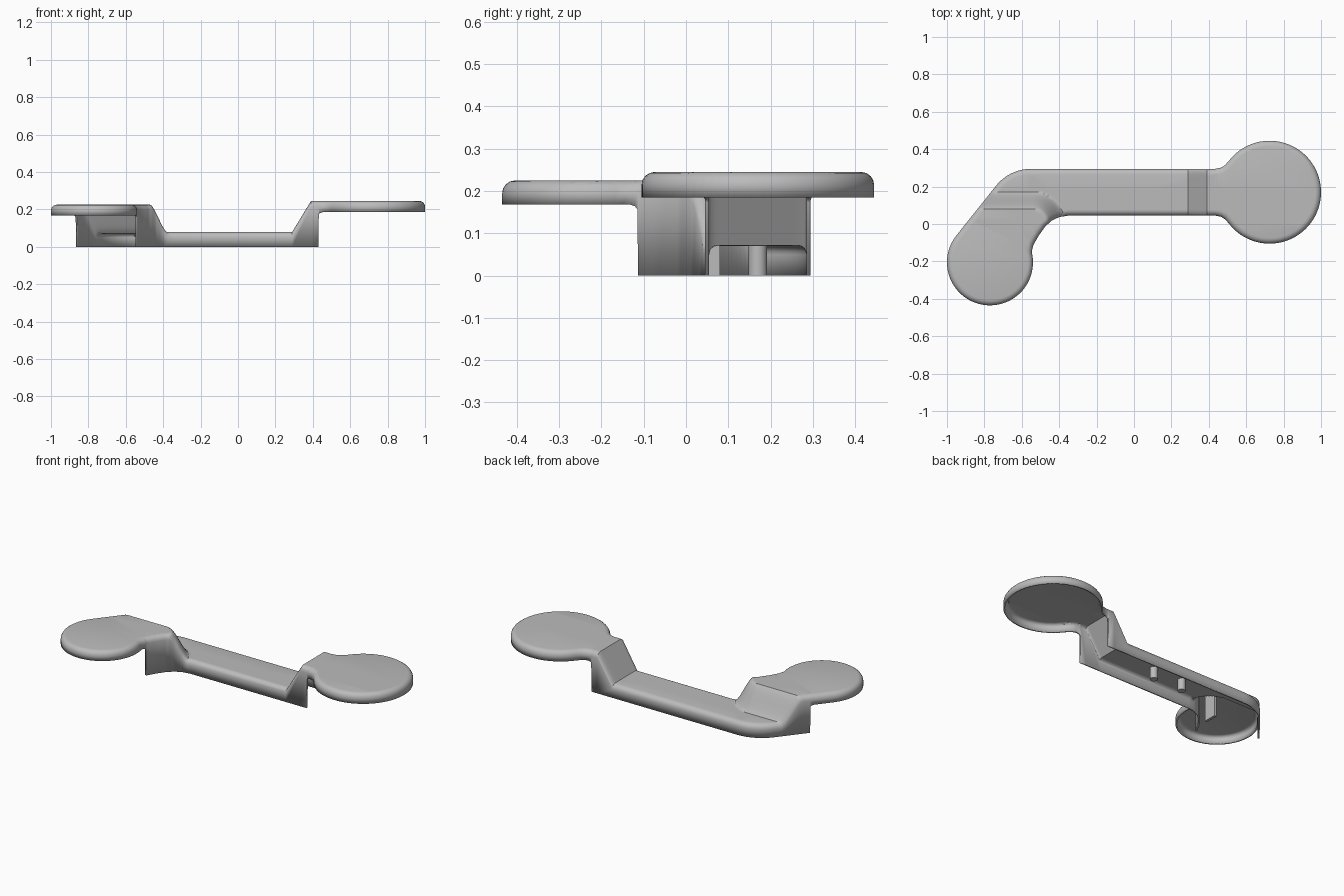
import bpy, bmesh
from math import cos, sin, radians, sqrt, hypot
from mathutils import Vector

if "Cube" in bpy.data.objects:
    bpy.data.objects.remove(bpy.data.objects["Cube"])

grey = bpy.data.materials.new("plain grey")
grey.use_nodes = True
color = (0.5, 0.5, 0.5, 1)
grey.diffuse_color = color
grey.node_tree.nodes["Principled BSDF"].inputs["Base Color"].default_value = color

EDGE = 0.03      # rounding of the upper rim
FLOOR = 0.08     # top of the low channel
BIG_TOP, BIG_RIM = 0.245, 0.185
SMALL_TOP, SMALL_RIM = 0.225, 0.168
CUT_POINT = Vector((-0.86, 0.04, 0))
CUT_NORMAL = Vector((-0.15, -0.315, 0)).normalized()


def arc(cx, cy, r, start, end, n):
    steps = [radians(start + (end - start) * i / n) for i in range(n + 1)]
    return [(cx + r * cos(a), cy + r * sin(a)) for a in steps]


def clamp(t):
    return max(0.0, min(1.0, t))


# Plan outline: big pad, neck, channel back, bend, small pad, inner bend, neck
neck = [(0.505, 0.335), (0.487, 0.315), (0.465, 0.301), (0.435, 0.295)]
outline = arc(0.725, 0.17, 0.275, -137, 137, 60) + neck
outline += arc(-0.55, 0.055, 0.24, 90, 142, 14)
outline += arc(-0.77, -0.205, 0.23, 142, 374, 50)
outline += [(-0.538, -0.112), (-0.51, -0.063), (-0.475, -0.014),
            (-0.44, 0.018), (-0.4, 0.037), (-0.35, 0.045)]
outline += [(x, 0.34 - y) for x, y in reversed(neck)]


def rim_distance(x, y):
    best = 1.0
    for (ax, ay), (bx, by) in zip(outline, outline[1:] + outline[:1]):
        dx, dy = bx - ax, by - ay
        t = clamp(((x - ax) * dx + (y - ay) * dy) / (dx * dx + dy * dy))
        best = min(best, hypot(x - ax - t * dx, y - ay - t * dy))
    return best


def top_height(x, y):
    """Low channel with a straight ramp at one end and a cornered one at the other."""
    if x > 0:
        return FLOOR + (BIG_TOP - FLOOR) * clamp((x - 0.29) / 0.1)
    reach = hypot(max(x + 0.54, 0), max(y, 0))
    t = clamp((0.17 - reach) / 0.09)
    t = 0.6 * t + 0.4 * t * t * (3 - 2 * t)
    return FLOOR + (SMALL_TOP - FLOOR) * t


def bottom_height(x, y):
    """Walls reach the ground except around the pads, with a small fillet."""
    small = (Vector((x, y, 0)) - CUT_POINT).dot(CUT_NORMAL)
    past, rim = (x - 0.43, BIG_RIM) if x > 0 else (small, SMALL_RIM)
    if past < 0.001:
        return 0.0
    r = 0.02
    gap = max(r - past, 0)
    return rim - (r - sqrt(r * r - gap * gap))


# Flat plan with rim rings, cut where the height changes
bm = bmesh.new()
face = bm.faces.new([bm.verts.new((x, y, 0)) for x, y in outline])
if face.normal.z < 0:
    face.normal_flip()
bm.normal_update()
for step in (0.002, 0.006, 0.01, 0.012):
    bmesh.ops.inset_individual(bm, faces=[face], thickness=step, use_even_offset=True)
bmesh.ops.triangulate(bm, faces=[face])

cuts = [((x, 0, 0), (1, 0, 0)) for x in (0.29, 0.39)]
cuts += [((-0.56 + 0.01 * i, 0, 0), (1, 0, 0)) for i in range(21)]
cuts += [((0, 0.01 * i, 0), (0, 1, 0)) for i in range(19)]
for gap in (0, 0.002, 0.008, 0.02):
    cuts.append(((0.43 + gap, 0, 0), (1, 0, 0)))
    cuts.append((CUT_POINT + CUT_NORMAL * gap, CUT_NORMAL))
for point, normal in cuts:
    geom = bm.verts[:] + bm.edges[:] + bm.faces[:]
    bmesh.ops.bisect_plane(bm, geom=geom, dist=1e-5, plane_co=point, plane_no=normal)

# Side walls and raised top surface
rim_edges = [e for e in bm.edges if e.is_boundary]
made = bmesh.ops.extrude_edge_only(bm, edges=rim_edges)["geom"]
wall_verts = {v for v in made if isinstance(v, bmesh.types.BMVert)}
for v in bm.verts:
    x, y = v.co.x, v.co.y
    if v in wall_verts:
        v.co.z = bottom_height(x, y)
    else:
        inner = EDGE - min(rim_distance(x, y), EDGE)
        v.co.z = top_height(x, y) - EDGE + sqrt(max(EDGE ** 2 - inner ** 2, 0))
bmesh.ops.triangulate(bm, faces=[f for f in bm.faces if len(f.verts) > 4])
bmesh.ops.recalc_face_normals(bm, faces=bm.faces[:])
if sum(f.normal.z * f.calc_area() for f in bm.faces) < 0:
    bmesh.ops.reverse_faces(bm, faces=bm.faces[:])


def add_object(name, mesh_data):
    mesh = bpy.data.meshes.new(name)
    mesh_data.to_mesh(mesh)
    mesh_data.free()
    obj = bpy.data.objects.new(name, mesh)
    bpy.context.collection.objects.link(obj)
    mesh.materials.append(grey)
    bpy.ops.object.select_all(action="DESELECT")
    obj.select_set(True)
    bpy.context.view_layer.objects.active = obj
    bpy.ops.object.shade_smooth_by_angle(angle=radians(35))
    return obj


cover = add_object("cover_shell", bm)
shell = cover.modifiers.new("thickness", "SOLIDIFY")
shell.thickness = 0.01
shell.offset = -1

# Locating pins under the channel
for i, x in enumerate((0.0, -0.2)):
    pin = bmesh.new()
    bmesh.ops.create_cone(pin, cap_ends=True, segments=24, radius1=0.022,
                          radius2=0.022, depth=0.072)
    bmesh.ops.translate(pin, verts=pin.verts[:], vec=(x, 0.17, 0.036))
    add_object(f"pin_{i + 1}", pin)

# Stiffening rib inside the bend
rib = bmesh.new()
bmesh.ops.create_cube(rib, size=1)
bmesh.ops.scale(rib, verts=rib.verts[:], vec=(0.016, 0.08, 0.165))
bmesh.ops.translate(rib, verts=rib.verts[:], vec=(-0.52, 0.04, 0.0825))
add_object("bend_rib", rib)
